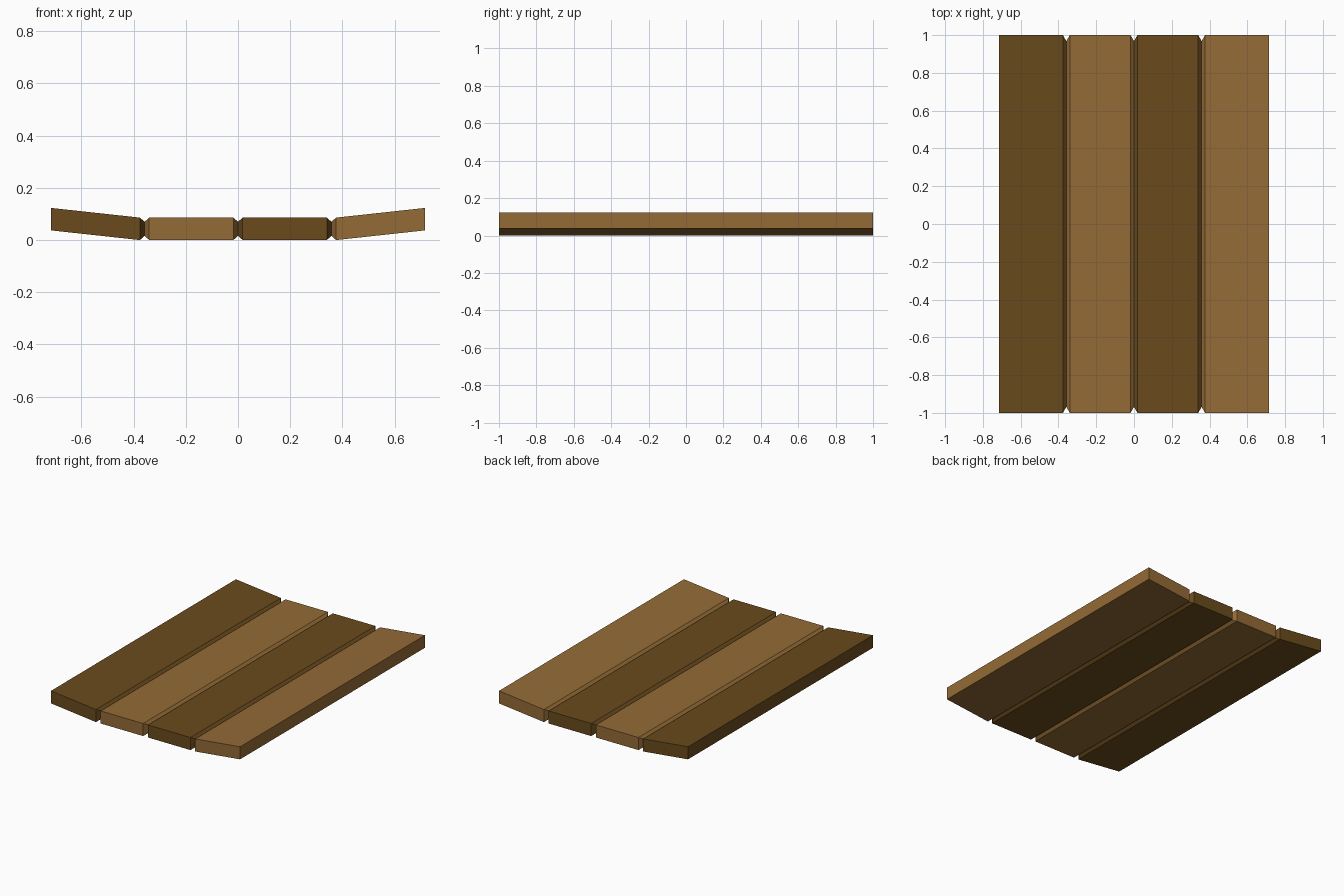
import bpy, bmesh

if "Cube" in bpy.data.objects:
    bpy.data.objects.remove(bpy.data.objects["Cube"])

T = 0.086            # plank thickness
W = 0.358            # plank pitch
G = 0.018            # depth of the tapered edge at each seam
RISE = 0.037         # lift of the outer edges


def material(name, color):
    m = bpy.data.materials.new(name)
    m.diffuse_color = (*color, 1)
    m.use_nodes = True
    m.node_tree.nodes["Principled BSDF"].inputs["Base Color"].default_value = m.diffuse_color
    return m


light = material("light_wood", (0.296, 0.147, 0.037))
dark = material("dark_wood", (0.144, 0.070, 0.012))


def full(x, lift=0.0):
    return (x, 1.0, lift, lift + T)


def tapered(x):
    return (x, 0.968, 0.016, T - 0.016)


def plank(name, sections, mat):
    """Loft rectangular sections (x, half length, bottom, top) along x."""
    bm = bmesh.new()
    rings = [[bm.verts.new(p) for p in
              ((x, -h, lo), (x, h, lo), (x, h, hi), (x, -h, hi))]
             for x, h, lo, hi in sections]
    for a, b in zip(rings, rings[1:]):
        for i in range(4):
            j = (i + 1) % 4
            bm.faces.new((a[i], a[j], b[j], b[i]))
    bm.faces.new(rings[0])
    bm.faces.new(rings[-1])
    bmesh.ops.recalc_face_normals(bm, faces=bm.faces[:])
    mesh = bpy.data.meshes.new(name)
    bm.to_mesh(mesh)
    bm.free()
    mesh.materials.append(mat)
    obj = bpy.data.objects.new(name, mesh)
    bpy.context.collection.objects.link(obj)


for side, s, inner_mat, outer_mat in (("left", -1, light, dark),
                                      ("right", 1, dark, light)):
    # flat inner plank, tapered on both long edges
    plank("inner_plank_" + side,
          [tapered(0), full(s * G), full(s * (W - G)), tapered(s * W)], inner_mat)
    # outer plank, tapered at the seam and rising to its outer edge
    plank("outer_plank_" + side,
          [tapered(s * W), full(s * (W + G)), full(s * 2 * W, RISE)], outer_mat)
